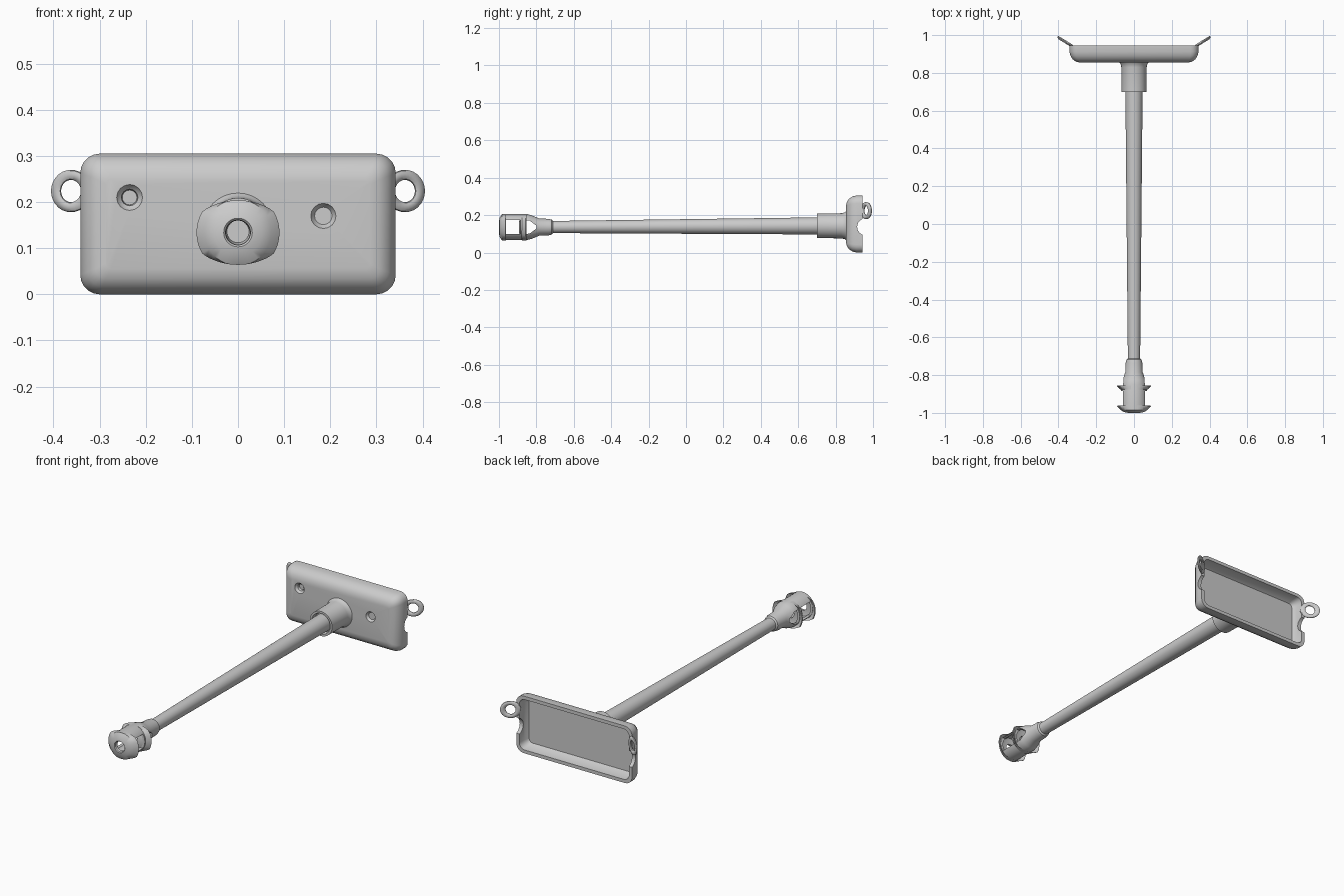
import bpy, bmesh, math
from mathutils import Vector

if "Cube" in bpy.data.objects:
    bpy.data.objects.remove(bpy.data.objects["Cube"])

grey = bpy.data.materials.new("light grey")
grey.diffuse_color = (0.6, 0.6, 0.6, 1)
grey.use_nodes = True
grey.node_tree.nodes["Principled BSDF"].inputs["Base Color"].default_value = grey.diffuse_color


def skin(name, rings, cap=True, loop=False):
    """Join equal-length point rings into one closed surface."""
    bm = bmesh.new()
    vr = [[bm.verts.new(p) for p in r] for r in rings]
    n = len(vr[0])
    pairs = list(zip(vr, vr[1:])) + ([(vr[-1], vr[0])] if loop else [])
    for a, b in pairs:
        for i in range(n):
            j = (i + 1) % n
            bm.faces.new((a[i], a[j], b[j], b[i]))
    if cap and not loop:
        bm.faces.new(vr[0])
        bm.faces.new(vr[-1])
    bmesh.ops.recalc_face_normals(bm, faces=bm.faces)
    me = bpy.data.meshes.new(name)
    bm.to_mesh(me)
    bm.free()
    me.materials.append(grey)
    ob = bpy.data.objects.new(name, me)
    bpy.context.collection.objects.link(ob)
    return ob


def lathe(name, profile, x=0, n=32, loop=False, clip=None):
    """Revolve (radius, y, centre z) about the y direction."""
    rings = []
    for r, y, z in profile:
        ring = []
        for i in range(n):
            a = 2 * math.pi * i / n
            k = min(r, clip(a)) if clip else r
            ring.append((x + k * math.cos(a), y, z + k * math.sin(a)))
        rings.append(ring)
    return skin(name, rings, loop=loop)


def prism(name, outline, half):
    """Extrude a (y, z) outline along x."""
    return skin(name, [[(s * half, y, z) for y, z in outline] for s in (-1, 1)])


def cut(ob, *cutters):
    for c in cutters:
        c.hide_render = True
        c.hide_set(True)
        m = ob.modifiers.new("cut", 'BOOLEAN')
        m.operation, m.solver, m.object = 'DIFFERENCE', 'EXACT', c


def smooth(ob):
    bpy.ops.object.select_all(action='DESELECT')
    ob.select_set(True)
    bpy.context.view_layer.objects.active = ob
    for m in list(ob.modifiers):
        bpy.ops.object.modifier_apply(modifier=m.name)
    bpy.ops.object.shade_smooth_by_angle(angle=math.radians(35))


def rounded_rect(inset, y, seg=5):
    hx, hz, r = 0.342 - inset, 0.1525 - inset, max(0.042 - inset * 0.6, 0.012)
    pts = []
    for q, (sx, sz) in enumerate(((1, 1), (-1, 1), (-1, -1), (1, -1))):
        for i in range(seg + 1):
            a = math.pi / 2 * (q + i / seg)
            pts.append((sx * (hx - r) + r * math.cos(a), y,
                        0.1525 + sz * (hz - r) + r * math.sin(a)))
    return pts


# Tray: shallow box with rounded front edges, open at the back
tray = skin("tray", [rounded_rect(i, y) for i, y in (
    (0.055, 0.855), (0.034, 0.860), (0.017, 0.872), (0.006, 0.89), (0, 0.912),
    (0, 0.944), (0.018, 0.944), (0.022, 0.905), (0.034, 0.885))])

# Side notches and two sockets in the tray face
notch = prism("notch_cutter", [(0.96 + 0.045 * math.cos(t * math.pi / 12),
                               0.137 + 0.045 * math.sin(t * math.pi / 12))
                               for t in range(24)], 0.6)
socket = lathe("socket_cutter", [(0.030, 0.85, 0.21), (0.027, 0.858, 0.21), (0.018, 0.866, 0.21),
                                 (0.016, 0.878, 0.21)], x=-0.235, n=16)
dimple = lathe("dimple_cutter", [(0.029, 0.85, 0.17), (0.027, 0.856, 0.17),
                                 (0.019, 0.866, 0.17)], x=0.185, n=16)
cut(tray, notch, socket, dimple)

# Ring lugs leaning backward from both ends of the tray
lugs = []
for side, label in ((-1, "left"), (1, "right")):
    rings = []
    for i in range(28):
        a = 2 * math.pi * i / 28
        ring = []
        for j in range(10):
            b = 2 * math.pi * j / 10
            k = 0.011 * math.cos(b)
            x = 0.362 + (0.0325 + k) * math.cos(a)
            y = 0.938 + 0.052 * ((x - 0.32) / 0.085) + 0.009 * math.sin(b)
            ring.append((side * x, y, 0.224 + (0.035 + k) * math.sin(a)))
        rings.append(ring)
    lugs.append(skin(label + "_lug", rings, loop=True))

# Tapered rod
rod = lathe("rod", [(0.032, -0.76, 0.136), (0.047, 0.86, 0.143)])

# Collar with a shallow recess around the rod and a fillet on the tray
collar = lathe("collar", [(0.050, 0.72, 0.143), (0.055, 0.70, 0.143), (0.066, 0.70, 0.143),
                          (0.067, 0.83, 0.143), (0.071, 0.848, 0.143), (0.079, 0.858, 0.143)])

# Hollow head tapering into the rod
ZC = 0.136
head = lathe("head", [(r, y, ZC) for r, y in (
    (0.056, -0.985), (0.069, -0.985), (0.069, -0.85), (0.063, -0.825), (0.046, -0.785),
    (0.044, -0.735), (0.040, -0.718), (0.031, -0.71), (0.024, -0.775), (0.030, -0.80),
    (0.050, -0.84), (0.056, -0.855))], loop=True)
front_window = prism("front_window_cutter", [(-0.972, ZC - 0.038), (-0.885, ZC - 0.038),
                                             (-0.885, ZC + 0.038), (-0.972, ZC + 0.038)], 0.15)
rear_window = prism("rear_window_cutter", [(-0.862, ZC - 0.038), (-0.835, ZC - 0.034),
                                           (-0.80, ZC - 0.008), (-0.80, ZC + 0.008),
                                           (-0.835, ZC + 0.034), (-0.862, ZC + 0.038)], 0.15)
cut(head, front_window, rear_window)


def flange_edge(a):
    s = abs(math.sin(a))
    return -0.07 * s + math.sqrt(0.0049 * s * s + 0.0147)


# Domed flanges with a centre hole, flattened above and below
flanges = []
for name, y in (("front_flange", -1.0), ("rear_flange", -0.892)):
    flanges.append(lathe(name, [(r, y + d, ZC - 0.002) for r, d in (
        (0.026, 0.018), (0.027, 0.004), (0.031, 0), (0.052, 0.004), (0.072, 0.016),
        (0.090, 0.034), (0.087, 0.038), (0.068, 0.026), (0.050, 0.019))],
        n=48, loop=True, clip=flange_edge))

# Rod end plug inside the neck
plug = lathe("neck_plug", [(0.034, -0.775, ZC), (0.034, -0.74, ZC)])

for ob in [tray, rod, collar, head, plug] + lugs + flanges:
    smooth(ob)
